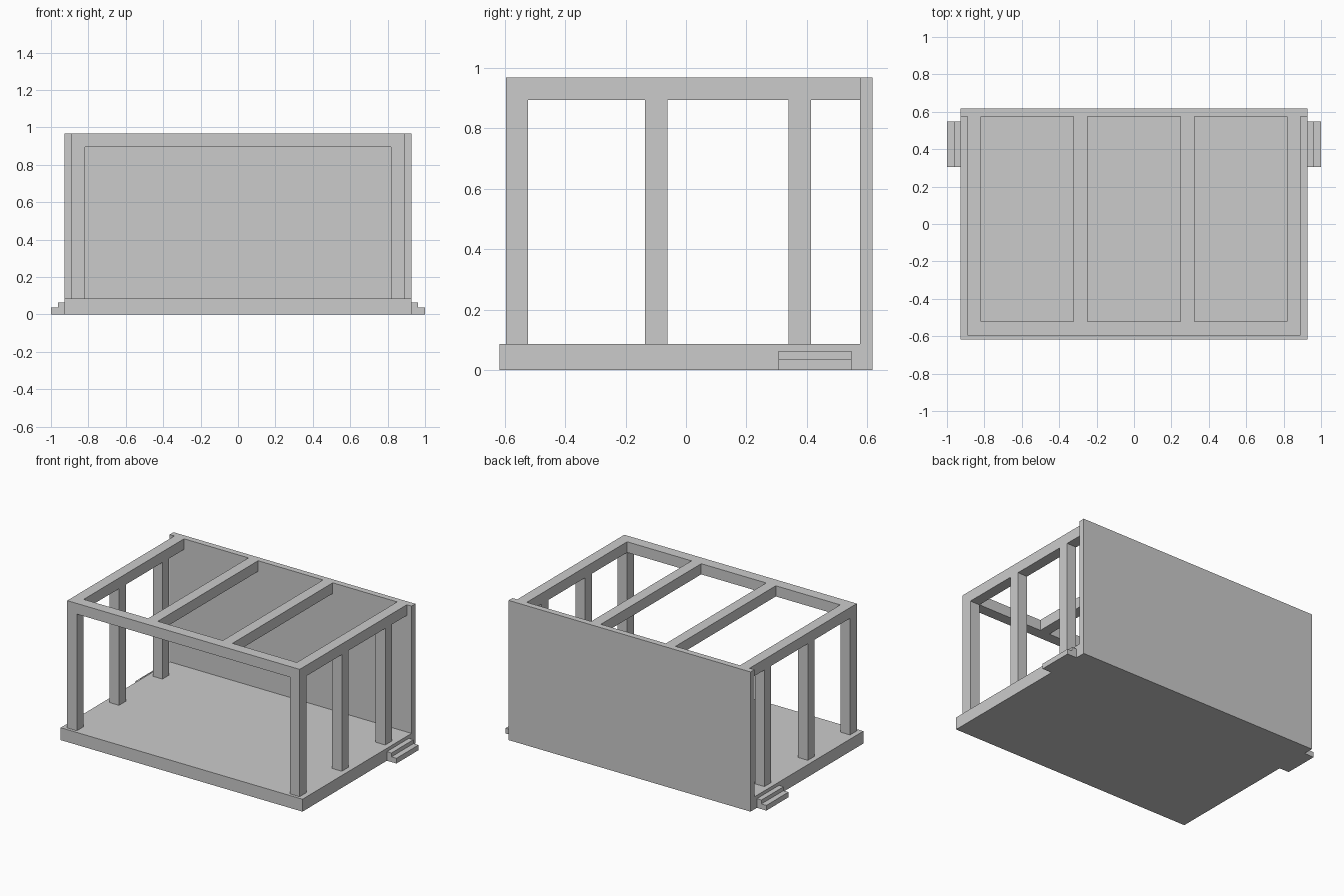
import bpy
import bmesh

if "Cube" in bpy.data.objects:
    bpy.data.objects.remove(bpy.data.objects["Cube"])


def box(name, x, y, z):
    """Box from (min, max) ranges on each axis."""
    bm = bmesh.new()
    bmesh.ops.create_cube(bm, size=1)
    for v in bm.verts:
        v.co = [r[0] if c < 0 else r[1] for c, r in zip(v.co, (x, y, z))]
    mesh = bpy.data.meshes.new(name)
    bm.to_mesh(mesh)
    bm.free()
    obj = bpy.data.objects.new(name, mesh)
    bpy.context.collection.objects.link(obj)
    return obj


def stairs(name, profile, y):
    """Extrude an (x, z) step profile along y."""
    bm = bmesh.new()
    face = bm.faces.new([bm.verts.new((px, y[0], pz)) for px, pz in profile])
    ext = bmesh.ops.extrude_face_region(bm, geom=[face])
    for v in ext["geom"]:
        if isinstance(v, bmesh.types.BMVert):
            v.co.y = y[1]
    bmesh.ops.recalc_face_normals(bm, faces=bm.faces)
    mesh = bpy.data.meshes.new(name)
    bm.to_mesh(mesh)
    bm.free()
    obj = bpy.data.objects.new(name, mesh)
    bpy.context.collection.objects.link(obj)
    return obj


def mirror_x(obj):
    obj.modifiers.new("mirror", 'MIRROR').use_axis[0] = True


W = 0.927                 # half width of floor and wall
IN, OUT = 0.817, 0.891    # inner and outer faces of the frame
FLOOR, BEAM, TOP = 0.086, 0.894, 0.968
FRONT, WALL, BACK = -0.597, 0.576, 0.618

# Floor slab and back wall
box("floor", (-W, W), (-BACK, BACK), (0, FLOOR))
box("back_wall", (-W, W), (WALL, BACK), (FLOOR, TOP))

# Three posts per side
for name, y in (("front", FRONT), ("middle", -0.136), ("rear", 0.34)):
    mirror_x(box(name + "_post", (IN, OUT), (y, y + 0.074), (FLOOR, BEAM)))

# Roof frame: front beam, side beams and two rafters
box("front_beam", (-OUT, OUT), (FRONT, FRONT + 0.075), (BEAM, TOP))
mirror_x(box("side_beam", (IN, OUT), (FRONT + 0.075, WALL), (BEAM, TOP)))
mirror_x(box("rafter", (0.249, 0.323), (FRONT + 0.075, WALL), (BEAM, TOP)))

# Two-tread steps on both sides
mirror_x(stairs("side_steps", [(W, 0), (1, 0), (1, 0.036), (0.962, 0.036),
                               (0.962, 0.063), (W, 0.063)], (0.306, 0.548)))
